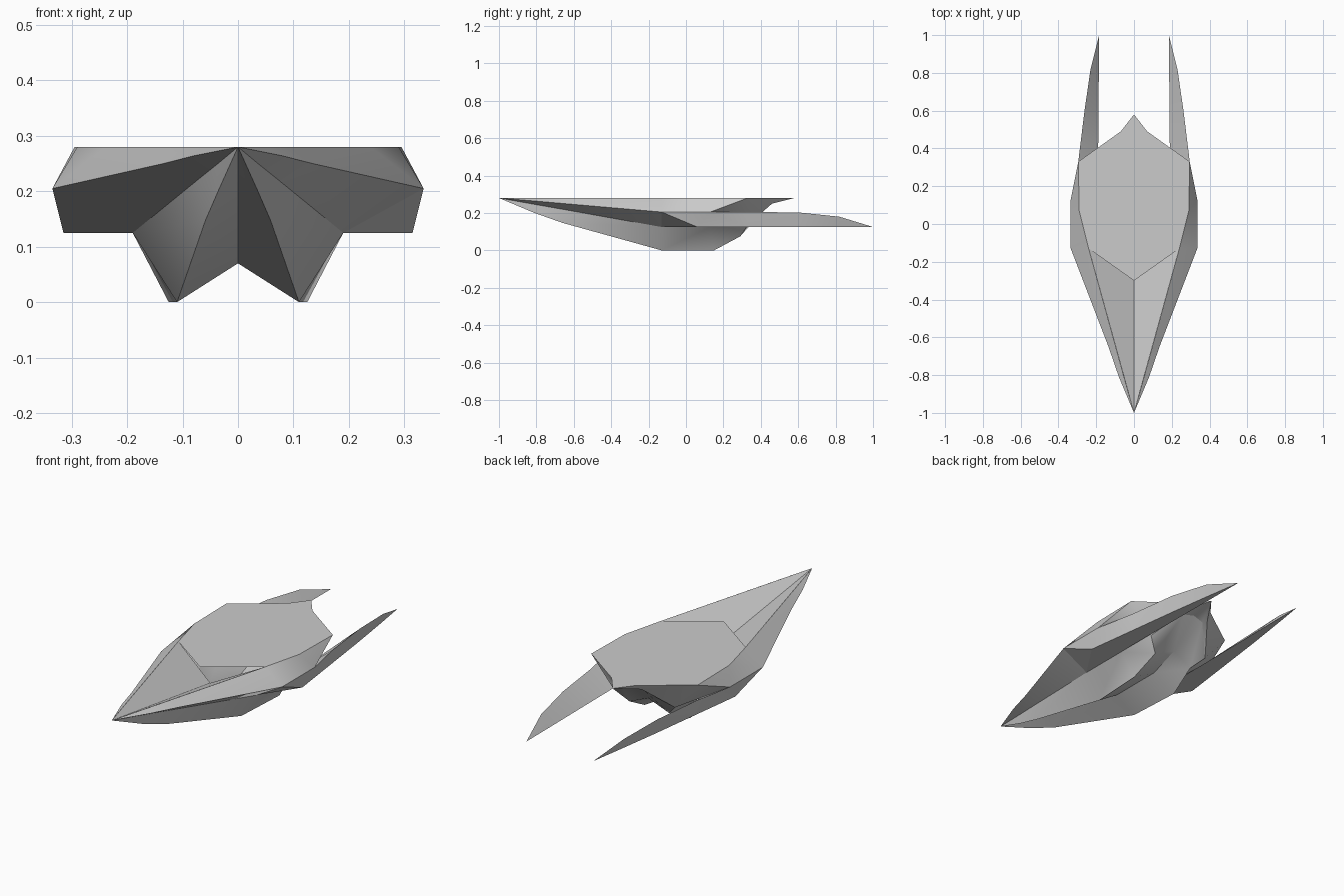
import bpy, bmesh, math

if "Cube" in bpy.data.objects:
    bpy.data.objects.remove(bpy.data.objects["Cube"])

NOSE = (0, -1, 0.28)
TAIL = (0, 0.58, 0.28)


def build(name, patches):
    """Make one object from half-side faces, mirrored across x = 0."""
    bm = bmesh.new()
    for pts in patches:
        for s in (1, -1):
            bm.faces.new([bm.verts.new((s * x, y, z)) for x, y, z in pts][::s])
    bmesh.ops.remove_doubles(bm, verts=bm.verts, dist=0.0005)
    bmesh.ops.recalc_face_normals(bm, faces=bm.faces)
    bmesh.ops.triangulate(bm, faces=[f for f in bm.faces if len(f.verts) == 4])
    mesh = bpy.data.meshes.new(name)
    bm.to_mesh(mesh)
    bm.free()
    obj = bpy.data.objects.new(name, mesh)
    bpy.context.collection.objects.link(obj)
    bpy.ops.object.select_all(action='DESELECT')
    obj.select_set(True)
    bpy.context.view_layer.objects.active = obj
    bpy.ops.object.shade_smooth_by_angle(angle=math.radians(28))
    return obj


def skin(rails, closed=False):
    """Faces between neighbouring lengthwise rails, dropping collapsed corners."""
    faces = []
    pairs = list(zip(rails, rails[1:])) + ([(rails[-1], rails[0])] if closed else [])
    for a, b in pairs:
        for i in range(len(a) - 1):
            quad = list(dict.fromkeys([a[i], a[i + 1], b[i + 1], b[i]]))
            if len(quad) > 2:
                faces.append(quad)
    return faces


# Hull: lengthwise rails from the deck rim down to the keel
corner, kink = (0.295, 0.33, 0.28), (0.07, 0.49, 0.28)
rim = [NOSE, (0.053, -0.81, 0.28), (0.097, -0.65, 0.28), (0.24, -0.13, 0.28),
       (0.29, 0.07, 0.28), corner, kink, TAIL]
edge = [NOSE, (0.08, -0.81, 0.264), (0.135, -0.65, 0.25), (0.335, -0.13, 0.205),
        (0.335, 0.13, 0.205), corner, kink, TAIL]
crease = [NOSE, (0.041, -0.81, 0.246), (0.076, -0.65, 0.218), (0.19, -0.13, 0.125),
          (0.19, 0.13, 0.125), (0.17, 0.33, 0.135), (0.075, 0.46, 0.25), TAIL]
ridge = [NOSE, (0.036, -0.81, 0.20), (0.059, -0.66, 0.147), (0.11, -0.13, 0),
         (0.125, 0.15, 0), (0.11, 0.29, 0.075), (0.06, 0.44, 0.245), TAIL]
keel = [NOSE, (0, -0.81, 0.235), (0, -0.65, 0.195), (0, -0.13, 0.07),
        (0, 0.15, 0.07), (0, 0.30, 0.125), (0, 0.45, 0.255), TAIL]
build("hull", skin([rim, edge, crease, ridge, keel]))

# Flat deck with a V notch at the front
build("deck", [[(0, -0.30, 0.28)] + rim[3:]])

# Sunken V-shaped nose trough running under the deck
build("nose_trough", [[NOSE, rim[3], (0, -0.22, 0.17)]])

# Rear prongs: triangular section tapering to a point
tip = (0.185, 1, 0.125)
front = (0.335, -0.13, 0.205)
top = [front, (0.335, 0.13, 0.205), (0.295, 0.33, 0.205), (0.262, 0.60, 0.203),
       (0.23, 0.82, 0.18), tip]
outer = [front, (0.315, 0.06, 0.125), (0.28, 0.33, 0.125), (0.245, 0.60, 0.125),
         (0.213, 0.82, 0.125), tip]
inner = [(0.19, -0.13, 0.125), (0.19, 0.13, 0.125), (0.19, 0.33, 0.125),
         (0.188, 0.60, 0.125), (0.186, 0.82, 0.125), tip]
build("rear_prongs", skin([top, outer, inner], closed=True))
